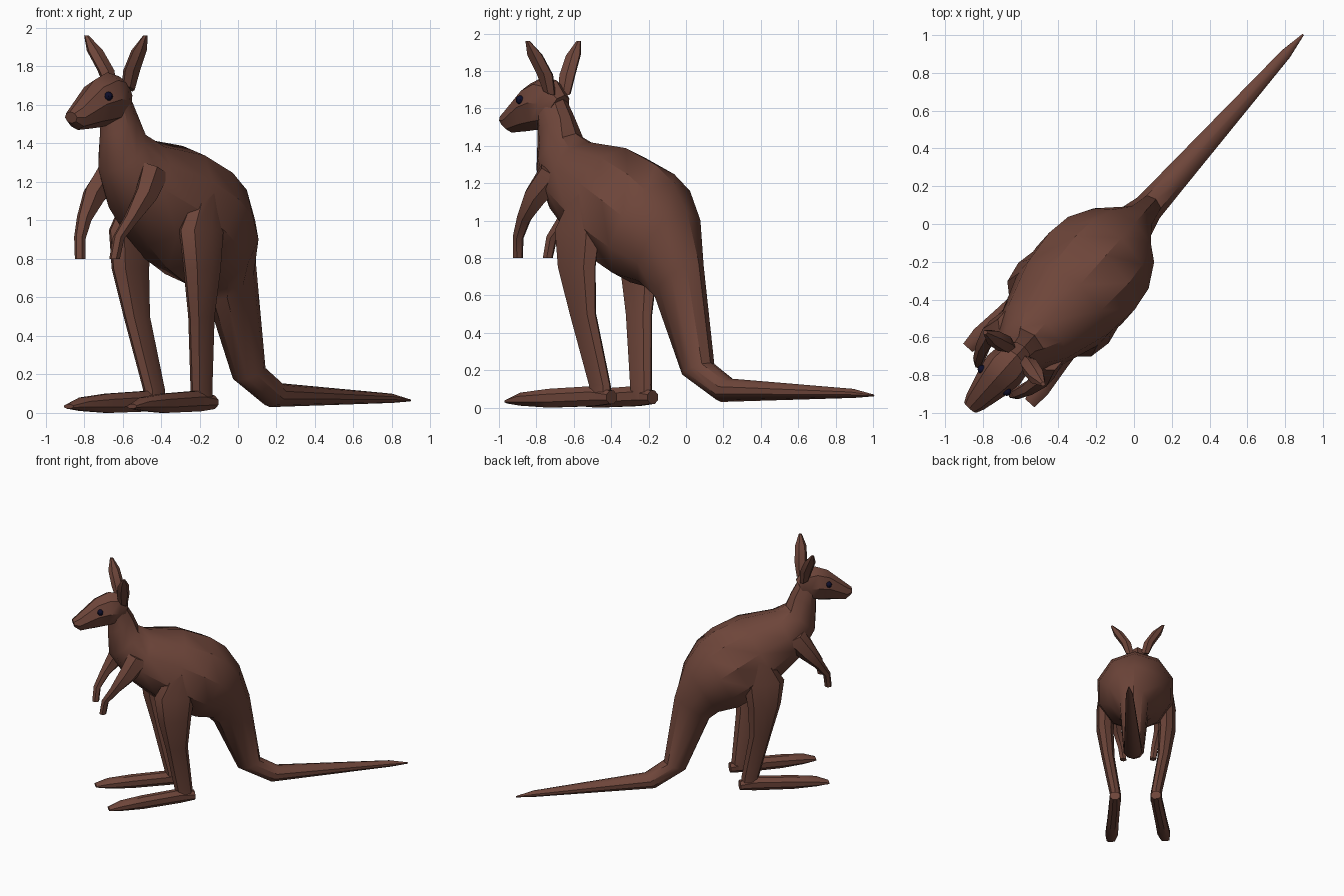
import bpy, bmesh, math
from mathutils import Vector

# The animal stands diagonally: s runs nose -> tail, v runs sideways
C, S = 0.666, 0.746


def world(s, v, z):
    return Vector((s * C + v * S, s * S - v * C, z))


def material(name, rgb):
    m = bpy.data.materials.new(name)
    m.diffuse_color = (*rgb, 1)
    return m


BROWN = material("brown fur", (0.155, 0.06, 0.042))
DARK = material("dark navy", (0.004, 0.004, 0.022))


def finish(name, bm, mat, angle=35):
    bmesh.ops.recalc_face_normals(bm, faces=bm.faces)
    me = bpy.data.meshes.new(name)
    bm.to_mesh(me)
    bm.free()
    ob = bpy.data.objects.new(name, me)
    bpy.context.collection.objects.link(ob)
    me.materials.append(mat)
    bpy.ops.object.select_all(action='DESELECT')
    ob.select_set(True)
    bpy.context.view_layer.objects.active = ob
    bpy.ops.object.shade_smooth_by_angle(angle=math.radians(angle))
    return ob


def loft(name, rings, sides=8, side=1, flat=False):
    """Each ring: s,z of one edge, s,z of the opposite edge, sideways centre, half width."""
    bm = bmesh.new()
    off = math.pi / sides if flat else 0
    k = 1 / math.cos(math.pi / sides) if flat else 1
    loops = []
    for s1, z1, s2, z2, v, w in rings:
        loop = []
        for i in range(sides):
            a = 2 * math.pi * i / sides + off
            c, d = math.cos(a) * k, math.sin(a)
            s = (s1 + s2) / 2 + c * (s1 - s2) / 2
            z = (z1 + z2) / 2 + c * (z1 - z2) / 2
            loop.append(bm.verts.new(world(s, side * (v + d * w), z)))
        loops.append(loop)
    for a, b in zip(loops, loops[1:]):
        for i in range(sides):
            j = (i + 1) % sides
            bm.faces.new((a[i], a[j], b[j], b[i]))
    bm.faces.new(loops[0])
    bm.faces.new(loops[-1])
    return finish(name, bm, BROWN)


# Neck, torso and tail in one skin
loft("body_and_tail", [
    (-0.90, 1.68, -1.03, 1.55, 0, 0.085),
    (-0.83, 1.56, -1.03, 1.44, 0, 0.10),
    (-0.79, 1.465, -1.02, 1.25, 0, 0.14),
    (-0.70, 1.42, -0.88, 1.03, 0, 0.22),
    (-0.43, 1.387, -0.70, 0.87, 0, 0.30),
    (-0.22, 1.30, -0.55, 0.75, 0, 0.32),
    (-0.10, 1.21, -0.40, 0.67, 0, 0.30),
    (0.01, 1.04, -0.25, 0.64, 0, 0.225),
    (0.09, 0.78, -0.19, 0.58, 0, 0.12),
    (0.175, 0.24, 0.0, 0.17, 0, 0.085),
    (0.32, 0.155, 0.25, 0.03, 0, 0.075),
    (1.20, 0.10, 1.21, 0.052, 0, 0.03),
    (1.345, 0.07, 1.345, 0.06, 0, 0.005)], sides=10)

# Head
loft("head", [
    (-0.87, 1.67, -0.94, 1.54, 0, 0.07),
    (-0.93, 1.75, -1.00, 1.50, 0, 0.105),
    (-1.02, 1.77, -1.05, 1.487, 0, 0.115),
    (-1.12, 1.73, -1.14, 1.478, 0, 0.097),
    (-1.27, 1.60, -1.25, 1.47, 0, 0.062),
    (-1.31, 1.565, -1.295, 1.505, 0, 0.042)])

for side, tag in ((1, "right"), (-1, "left")):
    # Ear: flattened leaf leaning outwards
    loft("ear_" + tag, [
        (-0.89, 1.67, -0.96, 1.70, 0.06, 0.035),
        (-0.88, 1.78, -0.98, 1.78, 0.09, 0.042),
        (-0.90, 1.89, -0.99, 1.88, 0.155, 0.04),
        (-0.94, 1.96, -0.965, 1.96, 0.205, 0.012)], 6, side)

    # Arm and hanging paw
    loft("arm_" + tag, [
        (-0.72, 1.22, -0.90, 1.30, 0.15, 0.06),
        (-0.86, 1.09, -0.98, 1.17, 0.18, 0.055),
        (-0.98, 0.99, -1.05, 1.03, 0.165, 0.04),
        (-1.055, 0.90, -1.11, 0.92, 0.135, 0.032),
        (-1.07, 0.80, -1.125, 0.80, 0.12, 0.028)], 6, side)

    # Thigh and shin
    loft("leg_" + tag, [
        (-0.42, 1.14, -0.60, 1.14, 0.24, 0.05),
        (-0.40, 0.95, -0.72, 0.95, 0.245, 0.075),
        (-0.43, 0.75, -0.69, 0.75, 0.25, 0.068),
        (-0.45, 0.50, -0.625, 0.50, 0.225, 0.052),
        (-0.40, 0.12, -0.54, 0.12, 0.165, 0.045),
        (-0.395, 0.04, -0.53, 0.04, 0.165, 0.045)], 8, side)

    # Long foot
    loft("foot_" + tag, [
        (-0.385, 0.09, -0.385, 0.02, 0.165, 0.045),
        (-0.50, 0.115, -0.50, 0.008, 0.17, 0.048),
        (-0.80, 0.10, -0.80, 0.0, 0.195, 0.05),
        (-0.98, 0.08, -0.98, 0.01, 0.21, 0.055),
        (-1.075, 0.045, -1.075, 0.022, 0.22, 0.035)], 8, side, True)

    # Eye
    bm = bmesh.new()
    bmesh.ops.create_uvsphere(bm, u_segments=8, v_segments=6, radius=0.024)
    bmesh.ops.translate(bm, verts=bm.verts, vec=world(-1.11, side * 0.088, 1.645))
    finish("eye_" + tag, bm, DARK)
